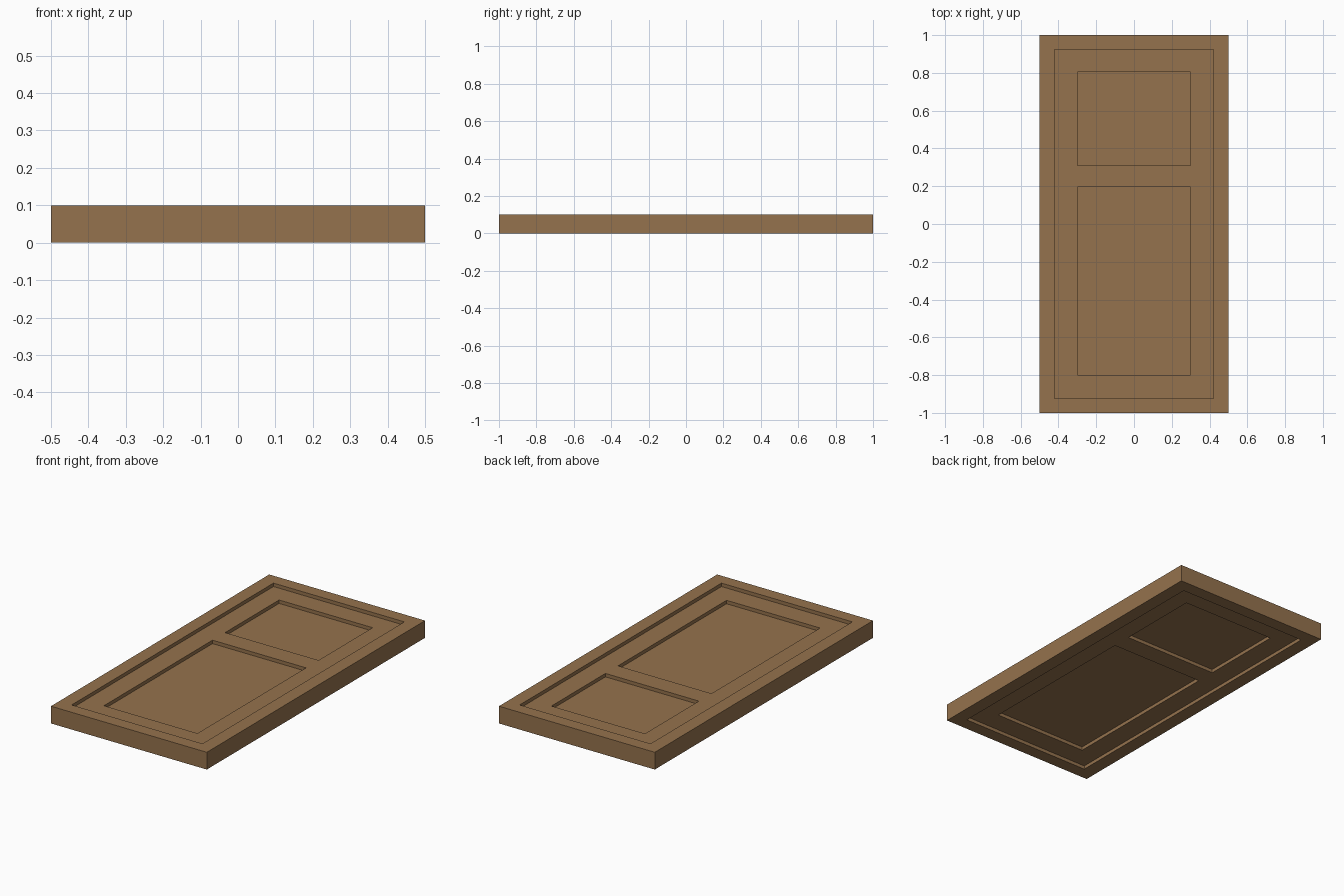
import bpy

if "Cube" in bpy.data.objects:
    bpy.data.objects.remove(bpy.data.objects["Cube"])

wood = bpy.data.materials.new("brown_wood")
wood.diffuse_color = (0.30, 0.17, 0.075, 1)
wood.use_nodes = True
wood.node_tree.nodes["Principled BSDF"].inputs["Base Color"].default_value = wood.diffuse_color


def box(name, x0, x1, y0, y1, z0, z1):
    bpy.ops.mesh.primitive_cube_add(
        size=1, location=((x0 + x1) / 2, (y0 + y1) / 2, (z0 + z1) / 2))
    ob = bpy.context.object
    ob.name = name
    ob.scale = (x1 - x0, y1 - y0, z1 - z0)
    bpy.ops.object.transform_apply(location=True, rotation=False, scale=True)
    ob.data.materials.append(wood)
    return ob


T = 0.1       # door thickness
STEP = 0.02   # depth of each recess
door = box("door_slab", -0.5, 0.5, -1, 1, 0, T)

# Recesses: half width, y start, y end, depth
recesses = {
    "border_recess": (0.42, -0.925, 0.925, STEP),
    "upper_panel": (0.30, 0.31, 0.805, 2 * STEP),
    "lower_panel": (0.30, -0.80, 0.195, 2 * STEP),
}

# Cut every recess into both faces of the door
for name, (w, y0, y1, depth) in recesses.items():
    for side, z0, z1 in (("top", T - depth, T + 0.1), ("bottom", -0.1, depth)):
        cutter = box(f"{name}_{side}_cutter", -w, w, y0, y1, z0, z1)
        cutter.hide_render = True
        mod = door.modifiers.new(cutter.name, 'BOOLEAN')
        mod.operation = 'DIFFERENCE'
        mod.solver = 'EXACT'
        mod.object = cutter
        bpy.context.view_layer.objects.active = door
        bpy.ops.object.modifier_apply(modifier=mod.name)
        bpy.data.objects.remove(cutter, do_unlink=True)
